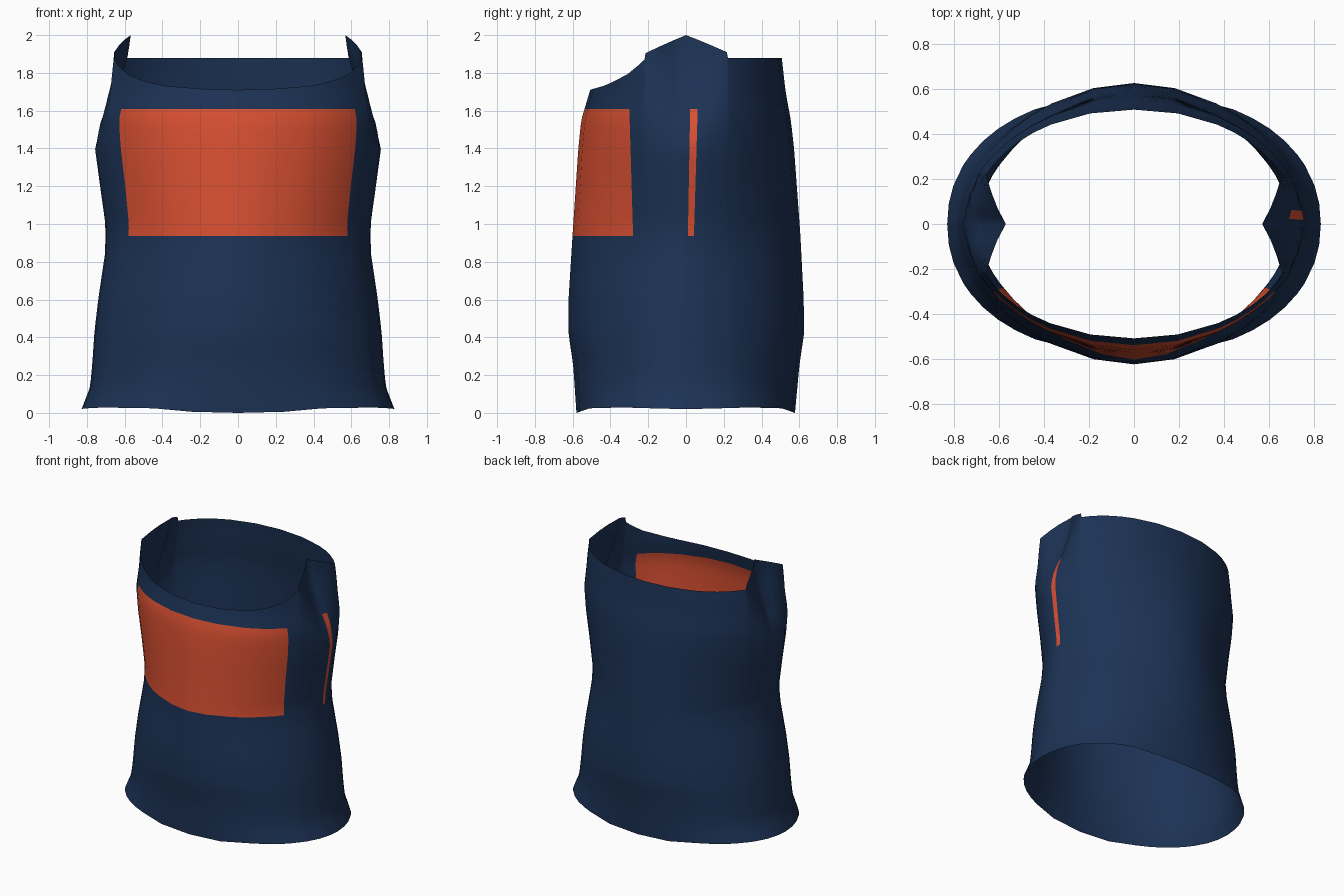
import bpy, bmesh, math
from mathutils import Vector

if "Cube" in bpy.data.objects:
    bpy.data.objects.remove(bpy.data.objects["Cube"])


def material(name, rgb):
    m = bpy.data.materials.new(name)
    m.use_nodes = True
    m.diffuse_color = (*rgb, 1)
    m.node_tree.nodes["Principled BSDF"].inputs["Base Color"].default_value = (*rgb, 1)
    return m


def interp(points, t):
    """Piecewise linear lookup."""
    if t <= points[0][0]:
        return points[0][1]
    for (a, va), (b, vb) in zip(points, points[1:]):
        if t <= b:
            return va + (vb - va) * (t - a) / (b - a)
    return points[-1][1]


# Half width, front depth and back depth by height
WIDTH = [(0.02, 0.828), (0.14, 0.782), (0.28, 0.77), (0.43, 0.76), (0.6, 0.74), (0.85, 0.703),
         (1.0, 0.702), (1.2, 0.73), (1.4, 0.757), (1.55, 0.762), (1.7, 0.742), (1.9, 0.718)]
FRONT = [(0, 0.58), (0.25, 0.597), (0.42, 0.622), (0.6, 0.622), (0.95, 0.6), (1.4, 0.57),
         (1.55, 0.555), (1.71, 0.507), (1.9, 0.502)]
BACK = [(0, 0.577), (0.25, 0.6), (0.42, 0.625), (0.6, 0.623), (0.95, 0.605), (1.4, 0.572),
        (1.55, 0.555), (1.7, 0.527), (1.88, 0.507)]
# Roundness of the cross-section by height: fuller at hem, pinched at waist
SQUARENESS = [(0, 2.23), (0.14, 2.05), (0.43, 1.87), (0.95, 1.69), (1.2, 1.74), (1.4, 1.82),
              (1.6, 1.96), (1.8, 2.06)]
# Inward fold of the shoulder flaps, and how narrow it is, by height
FOLD = [(1.4, 0), (1.5, 0.028), (1.6, 0.072), (1.7, 0.097), (1.83, 0.127), (2.0, 0.15)]
NARROWNESS = [(1.5, 1.4), (1.85, 0.85)]
# Edge heights by angle away from the side
FLAP, SEAM = 24.5, 25.3
HEM = [(0, 0.02), (30, 0.028), (58, 0.026), (75, 0.006), (90, 0)]
NECK_FRONT = [(0, 2.0), (FLAP, 1.905), (SEAM, 1.87), (35, 1.80), (50, 1.75), (65, 1.72), (90, 1.71)]
NECK_BACK = [(0, 2.0), (FLAP, 1.91), (SEAM, 1.88), (90, 1.88)]

quarter = [0, 7.5, 15, FLAP, SEAM, 30, 37.5, 45, 52.5, 60, 75]
half = quarter + [90] + [180 - a for a in reversed(quarter)]
angles = half[:-1] + [a + 180 for a in half[:-1]]
ROWS = 36


def shell_point(angle, u):
    c, s = math.cos(math.radians(angle)), math.sin(math.radians(angle))
    side = math.degrees(math.atan2(abs(s), abs(c)))
    front = s < 0
    low = interp(HEM, side)
    z = low + (interp(NECK_FRONT if front else NECK_BACK, side) - low) * u
    e = 2 / interp(SQUARENESS, z)
    x = interp(WIDTH, z) * abs(c) ** e
    x -= interp(FOLD, z) * max(0, 1 - side / FLAP) ** interp(NARROWNESS, z)
    y = interp(FRONT if front else BACK, z) * abs(s) ** e
    return math.copysign(x, c), math.copysign(y, s), z


# Garment shell: an open tube
bm = bmesh.new()
rings = [[bm.verts.new(shell_point(a, r / ROWS)) for a in angles] for r in range(ROWS + 1)]
for lower, upper in zip(rings, rings[1:]):
    for i in range(len(angles)):
        j = (i + 1) % len(angles)
        bm.faces.new((lower[i], lower[j], upper[j], upper[i]))

# Cut the borders of the chest panel and side stripe
LOW, HIGH = 0.937, 1.61
PANEL = [(LOW, -0.28), (HIGH, -0.30)]
STRIPE_A = [(LOW, 0.01), (HIGH, 0.022)]
STRIPE_B = [(LOW, 0.042), (HIGH, 0.062)]


def cut(point, normal):
    bmesh.ops.bisect_plane(bm, geom=bm.verts[:] + bm.edges[:] + bm.faces[:],
                           plane_co=point, plane_no=normal, dist=0.0001)


for height in (LOW, HIGH):
    cut((0, 0, height), (0, 0, 1))
for (z0, y0), (z1, y1) in (PANEL, STRIPE_A, STRIPE_B):
    cut((0, y0, z0), Vector((0, z1 - z0, y0 - y1)).normalized())

# Colour the faces within those borders
for f in bm.faces:
    f.smooth = True
    c = f.calc_center_median()
    if LOW < c.z < HIGH:
        on_panel = c.y < interp(PANEL, c.z)
        on_stripe = c.x > 0 and interp(STRIPE_A, c.z) < c.y < interp(STRIPE_B, c.z)
        f.material_index = int(on_panel or on_stripe)

mesh = bpy.data.meshes.new("garment_shell")
bm.to_mesh(mesh)
bm.free()
shell = bpy.data.objects.new("garment_shell", mesh)
bpy.context.collection.objects.link(shell)
mesh.materials.append(material("navy_cloth", (0.0115, 0.032, 0.09)))
mesh.materials.append(material("orange_red_panel", (0.69, 0.08, 0.032)))
